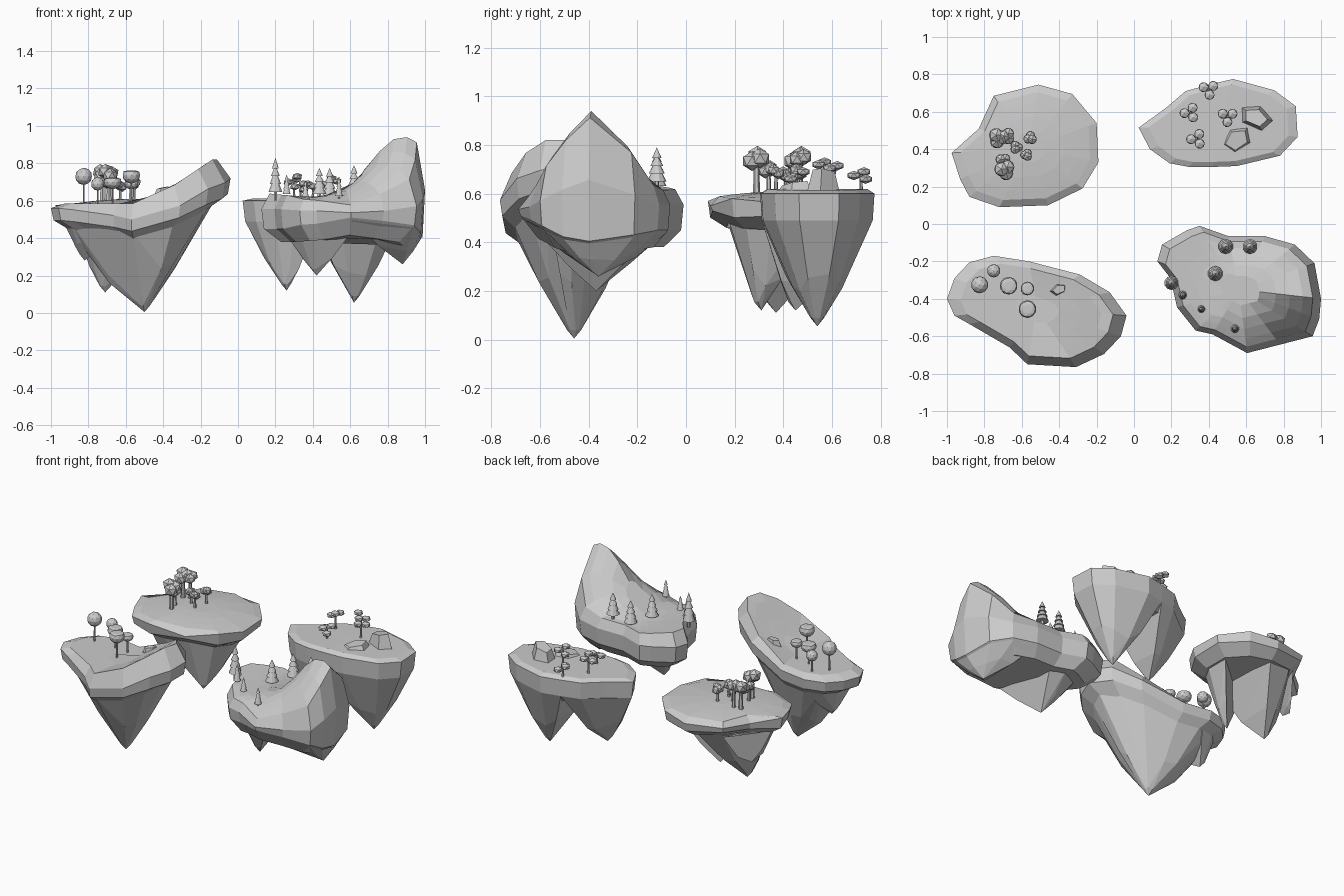
import bpy, bmesh, random
from math import sin, cos, pi, exp
from mathutils import Vector, Matrix

if "Cube" in bpy.data.objects:
    bpy.data.objects.remove(bpy.data.objects["Cube"])
random.seed(4)


def finish(name, bm, recalc=True):
    if recalc:
        bmesh.ops.recalc_face_normals(bm, faces=bm.faces)
    me = bpy.data.meshes.new(name)
    bm.to_mesh(me)
    bm.free()
    ob = bpy.data.objects.new(name, me)
    bpy.context.collection.objects.link(ob)
    return ob


def plate(name, pts, c, top, edge, low, under, scales=(.25, .5, .72, .88)):
    """Closed slab: top terrain rings, rim, lip and sunken underside."""
    bm = bmesh.new()

    def ring(s, f):
        out = []
        for x, y in pts:
            px, py = c[0] + (x - c[0]) * s, c[1] + (y - c[1]) * s
            out.append(bm.verts.new((px, py, f(px, py))))
        return out
    rings = [ring(s, top) for s in scales]
    rings += [ring(1, edge), ring(.97, low), ring(.76, lambda x, y: low(x, y) - under)]
    for a, b in zip(rings, rings[1:]):
        for i in range(len(pts)):
            j = (i + 1) % len(pts)
            bm.faces.new((a[i], b[i], b[j], a[j]))
    bm.faces.new(rings[0])
    bm.faces.new(rings[-1])
    finish(name, bm)


def spike(name, pts, c, s, low, tip, keep=lambda x, y: True, r=.03, bulge=.06):
    """Convex rock root hanging from part of the outline down to a tip, open on top."""
    bm = bmesh.new()
    t = Vector(tip)
    for x, y in pts:
        if not keep(x, y):
            continue
        px, py = c[0] + (x - c[0]) * s, c[1] + (y - c[1]) * s
        p = Vector((px, py, low(px, py)))
        m = p.lerp(t, .5 + random.uniform(-.08, .08))
        m.z -= bulge * random.uniform(.3, 1)
        bm.verts.new(p)
        bm.verts.new(m)
        d = Vector((p.x - t.x, p.y - t.y, 0)).normalized()
        bm.verts.new(t + d * r + Vector((0, 0, .035)))
    bm.verts.new(t)
    res = bmesh.ops.convex_hull(bm, input=bm.verts[:])
    bmesh.ops.delete(bm, geom=list({v for v in res['geom_interior'] + res['geom_unused']
                                    if isinstance(v, bmesh.types.BMVert)}), context='VERTS')
    bmesh.ops.dissolve_limit(bm, angle_limit=.09, verts=bm.verts[:], edges=bm.edges[:])
    bmesh.ops.recalc_face_normals(bm, faces=bm.faces)
    bmesh.ops.delete(bm, geom=[f for f in bm.faces if f.normal.z > .6], context='FACES')
    finish(name, bm, False)


def cone(bm, p, r1, r2, h, n=8):
    bmesh.ops.create_cone(bm, cap_ends=True, segments=n, radius1=r1, radius2=r2, depth=h,
                          matrix=Matrix.Translation((p[0], p[1], p[2] + h / 2)))


def blob(bm, p, r, sz=1, sub=1):
    bmesh.ops.create_icosphere(bm, subdivisions=sub, radius=r,
                               matrix=Matrix.Translation(p) @ Matrix.Diagonal((1, 1, sz, 1)))


def conifer(x, y, z, h, r):
    bm = bmesh.new()
    cone(bm, (x, y, z - .02), r * .25, r * .25, h * .25, 6)
    for k in range(4):
        cone(bm, (x, y, z + h * (.13 + .2 * k)), r * (1 - .17 * k), r * (.6 - .2 * k),
             h * (.2 if k < 3 else .27), 10)
    finish("conifer", bm)


def round_tree(x, y, z, zc, r, sz=1):
    bm = bmesh.new()
    cone(bm, (x, y, z - .02), .006, .005, zc - z + .02, 6)
    blob(bm, (x, y, zc), r, sz, 2)
    if sz < 1:  # bowl-shaped crown: flatten the upper half
        for v in bm.verts:
            v.co.z = min(v.co.z, zc + r * sz * .6)
    finish("round_tree", bm)


def leafy_tree(x, y, z, zc, r):
    bm = bmesh.new()
    cone(bm, (x, y, z - .02), r * .28, r * .18, zc - z + .02, 6)
    for k in range(3):
        a = 2.1 * k + x * 20
        blob(bm, (x + cos(a) * r * .35, y + sin(a) * r * .35, zc + r * (.2 * k - .2)), r * .78, .95)
    finish("leafy_tree", bm)


def flat_tree(x, y, z, h):
    bm = bmesh.new()
    cone(bm, (x, y, z - .02), .008, .005, h + .01, 6)
    for k in range(3):
        a = 2.1 * k + y * 30
        blob(bm, (x + cos(a) * .03, y + sin(a) * .03, z + h - .015 * k), .03, .65)
    finish("flat_tree", bm)


def rock(name, x, y, z, sx, sy, h, rot, tilt=.3):
    bm = bmesh.new()
    cone(bm, (0, 0, -.02), 1, .6, 1, 5)
    for v in bm.verts:
        top = v.co.z > .5
        v.co = Vector((v.co.x * sx, v.co.y * sy, (h * (1 + tilt * v.co.x)) if top else -.03))
    bmesh.ops.transform(bm, matrix=Matrix.Translation((x, y, z)) @ Matrix.Rotation(rot, 4, 'Z'), verts=bm.verts)
    finish(name, bm)


# Back left island: thin cap with three roots
A = [(-.51, .745), (-.33, .695), (-.2, .54), (-.19, .33), (-.275, .19), (-.46, .1), (-.72, .09),
     (-.88, .145), (-.93, .24), (-.975, .38), (-.83, .51), (-.75, .685)][::-1]
ca = (-.56, .41)
lowA = lambda x, y: .515 + .015 * sin(11 * x + 5 * y)
plate("back_left_island", A, ca, lambda x, y: .61 - .04 * ((x + .56)**2 + (y - .41)**2) / .16,
      lambda x, y: .565 + .015 * sin(17 * x), lowA, .05)
inner = lambda x, y: .475
spike("back_left_root_1", A, ca, .74, inner, (-.47, .31, .12), lambda x, y: x > -.75 and y < .6)
spike("back_left_root_2", A, ca, .74, inner, (-.71, .37, .11), lambda x, y: x < -.4)
spike("back_left_root_3", A, ca, .82, inner, (-.82, .48, .28), lambda x, y: x < -.6 and y > .2)
for x, y, zc, r in [(-.725, .46, .745, .055), (-.68, .47, .75, .045), (-.69, .29, .745, .055),
                    (-.63, .41, .68, .035), (-.555, .46, .69, .036), (-.575, .37, .69, .033),
                    (-.7, .34, .70, .04)]:
    leafy_tree(x, y, .605, zc, r)

# Front left island: tilted plate rising to the right, one large root
B = [(-.75, -.17), (-.56, -.2), (-.29, -.27), (-.13, -.365), (-.04, -.49), (-.07, -.6), (-.16, -.695),
     (-.31, -.765), (-.57, -.75), (-.665, -.66), (-.88, -.535), (-.96, -.49), (-1, -.4), (-.96, -.29),
     (-.88, -.205)][::-1]
cb = (-.52, -.45)


def rise(x):
    return min(1, max(0, (x + .52) / .38))


south = lambda y: max(0, (-.5 - y) / .25)
topB = lambda x, y: .585 + .235 * rise(x) ** 1.15
edgeB = lambda x, y: topB(x, y) - .025 - .075 * rise(x) - .06 * south(y)
lowB = lambda x, y: .495 + .14 * rise(x) - .06 * south(y)
plate("front_left_island", B, cb, topB, edgeB, lowB, .06, (.25, .5, .72, .85))
spike("front_left_root", B, cb, .84, lambda x, y: lowB(x, y) - .02, (-.5, -.46, .005), bulge=.06)
spike("front_left_side_root", B, cb, .85, lambda x, y: lowB(x, y) - .02, (-.82, -.36, .28),
      lambda x, y: x < -.6, bulge=.02)
for x, y, zc, r, sz in [(-.75, -.25, .69, .036, 1), (-.825, -.325, .73, .046, 1), (-.67, -.33, .7, .048, .8),
                        (-.57, -.345, .69, .037, .8), (-.57, -.455, .735, .048, .9)]:
    round_tree(x, y, .58, zc, r, sz)
rock("bowl_rock", -.4, -.35, .63, .06, .04, .04, .4)

# Front right island: plateau with a tall crag on the outer side
C = [(.35, -.01), (.505, -.065), (.7, -.065), (.86, -.11), (.965, -.21), (1, -.4), (.99, -.51), (.955, -.6),
     (.78, -.645), (.605, -.69), (.42, -.59), (.33, -.57), (.23, -.445), (.195, -.29), (.125, -.2),
     (.15, -.11), (.28, -.035)][::-1]
cc = (.56, -.35)


def crag(y):
    """Ridge cross-section: nearly straight slopes to both sides of the peak."""
    d = (-.37 - y) / .3 if y < -.37 else (y + .37) / .25
    return max(0, 1 - d ** 1.15)


def topC(x, y):
    rim = .04 * max(0, (-.5 - y) / .15)
    return .615 + .34 * exp(-((x - .89) / .17)**2 / 2) * crag(y) + .03 * max(0, (.4 - x) / .3) - rim


mid = lambda x, y: max(0, (x - .6) / .4) * crag(y)
edgeC = lambda x, y: .555 + .11 * mid(x, y) - .015 * max(0, (-.5 - y) / .15)
lowC = lambda x, y: .45 - .05 * mid(x, y) + .05 * max(0, (-.5 - y) / .15)
plate("front_right_island", C, cc, topC, edgeC, lowC, .07, (.25, .45, .62, .78, .9))
spike("front_right_root_1", C, cc, .68, lambda x, y: .41, (.42, -.37, .2), lambda x, y: x < .65, bulge=.01)
spike("front_right_root_2", C, cc, .95, lambda x, y: lowC(x, y) - .01, (.88, -.36, .26),
      lambda x, y: x > .55, bulge=.02)
for x, y, z, h, r in [(.49, -.12, .61, .165, .04), (.62, -.12, .63, .16, .04), (.435, -.265, .615, .16, .04),
                      (.2, -.315, .62, .21, .038), (.26, -.38, .62, .12, .023), (.36, -.455, .61, .1, .02),
                      (.54, -.56, .61, .12, .022)]:
    conifer(x, y, z, h, r)

# Back right island: flat deck, deep rim, two roots
D = [(.025, .515), (.085, .4), (.19, .325), (.295, .305), (.42, .305), (.55, .31), (.78, .365), (.875, .465),
     (.865, .63), (.75, .715), (.53, .775), (.4, .745), (.275, .71), (.17, .62)]
cd = (.47, .53)
plate("back_right_island", D, cd, lambda x, y: .62 - .02 * abs(x - .5), lambda x, y: .6,
      lambda x, y: .49, .05)
rootD = lambda x, y: .49
spike("back_right_root_1", D, cd, .97, rootD, (.62, .54, .055), lambda x, y: x > .35)
spike("back_right_root_2", D, cd, .97, rootD, (.26, .45, .12), lambda x, y: x < .45)
for x, y, h in [(.4, .72, .08), (.3, .595, .12), (.335, .455, .08), (.5, .575, .11)]:
    flat_tree(x, y, .61, h)
rock("slab_rock", .55, .45, .605, .11, .085, .035, .6, .6)
rock("tall_rock", .65, .57, .605, .11, .075, .085, -.4)
